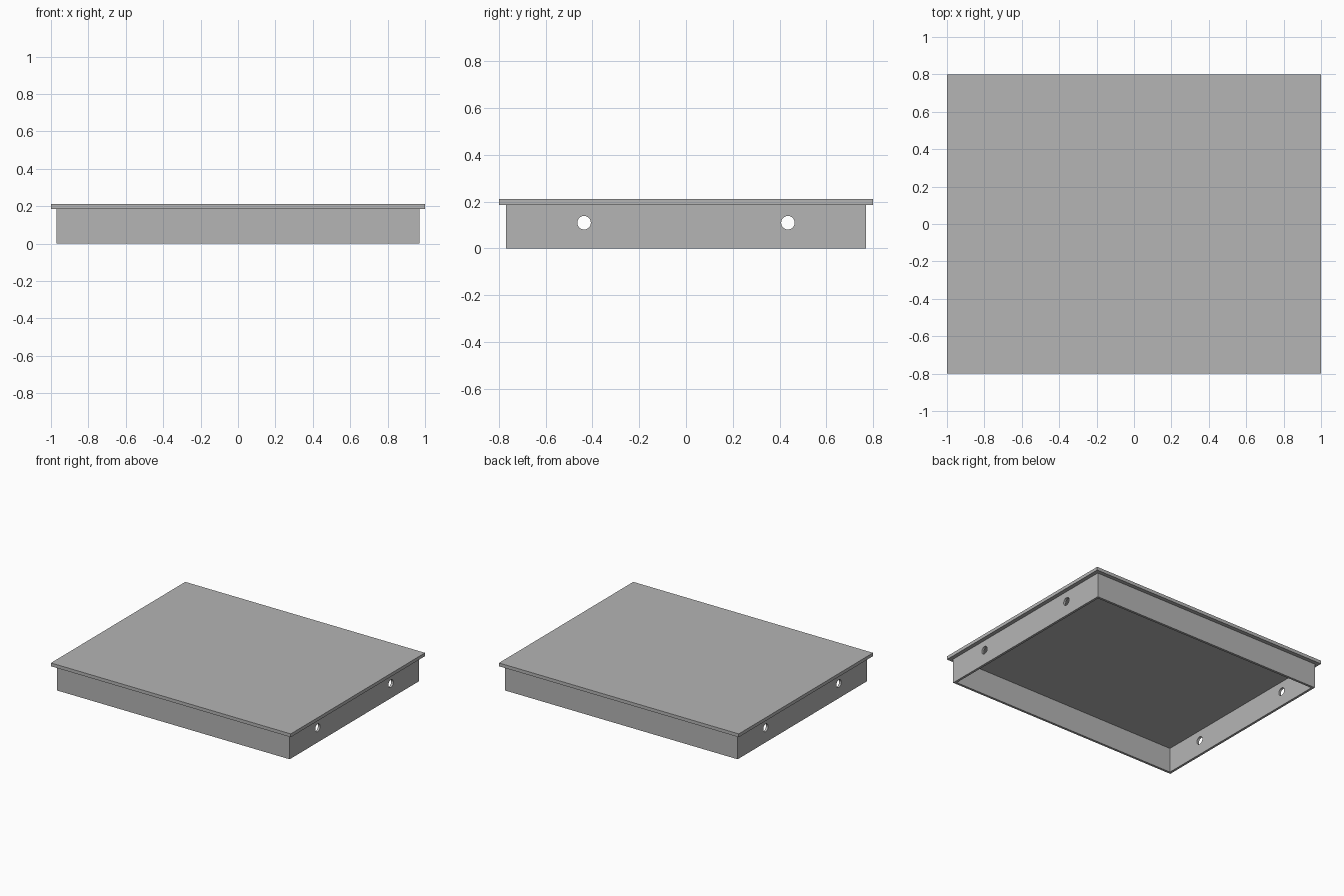
import bpy
import bmesh
from mathutils import Matrix

cube = bpy.data.objects.get("Cube")
if cube:
    bpy.data.objects.remove(cube, do_unlink=True)

TOP, SEAT, WALL = 0.211, 0.186, 0.025
HALF_X, HALF_Y = 0.97, 0.77
HOLE_Y, HOLE_Z, HOLE_R = 0.436, 0.11, 0.029

grey = bpy.data.materials.new("plain grey")
grey.use_nodes = True
colour = (0.46, 0.46, 0.46, 1)
grey.diffuse_color = colour
grey.node_tree.nodes["Principled BSDF"].inputs["Base Color"].default_value = colour


def finish(name, bm):
    mesh = bpy.data.meshes.new(name)
    bm.to_mesh(mesh)
    bm.free()
    mesh.materials.append(grey)
    obj = bpy.data.objects.new(name, mesh)
    bpy.context.collection.objects.link(obj)
    return obj


def box(bm, hx, hy, z0, z1):
    size = Matrix.Diagonal((2 * hx, 2 * hy, z1 - z0, 1))
    return bmesh.ops.create_cube(
        bm, size=1, matrix=Matrix.Translation((0, 0, (z0 + z1) / 2)) @ size)


# Overhanging top panel
bm = bmesh.new()
box(bm, 1, 0.8, SEAT, TOP)
finish("top_panel", bm)

# Hollow skirt: a rectangular ring, open underneath
bm = bmesh.new()
box(bm, HALF_X, HALF_Y, 0, SEAT)
caps = [f for f in bm.faces if abs(f.normal.z) > 0.5]
bmesh.ops.inset_region(bm, faces=caps, thickness=WALL)
bmesh.ops.bridge_loops(bm, edges=list({e for f in caps for e in f.edges}))
bmesh.ops.delete(bm, geom=caps, context='FACES')
bmesh.ops.recalc_face_normals(bm, faces=bm.faces)
skirt = finish("skirt", bm)

# Two fixing holes drilled through each end wall
bm = bmesh.new()
for y in (-HOLE_Y, HOLE_Y):
    place = Matrix.Translation((0, y, HOLE_Z)) @ Matrix.Rotation(1.5707963, 4, 'Y')
    bmesh.ops.create_cone(bm, cap_ends=True, segments=32, radius1=HOLE_R,
                          radius2=HOLE_R, depth=3, matrix=place)
drill = finish("hole_cutter", bm)
drill.hide_render = True
drill.hide_viewport = True
cut = skirt.modifiers.new("holes", 'BOOLEAN')
cut.operation = 'DIFFERENCE'
cut.solver = 'EXACT'
cut.object = drill

# Apply the cut, then smooth only the hole walls
bpy.context.view_layer.objects.active = skirt
skirt.select_set(True)
bpy.ops.object.modifier_apply(modifier=cut.name)
bpy.data.objects.remove(drill, do_unlink=True)
bpy.ops.object.shade_smooth_by_angle(angle=0.6)
